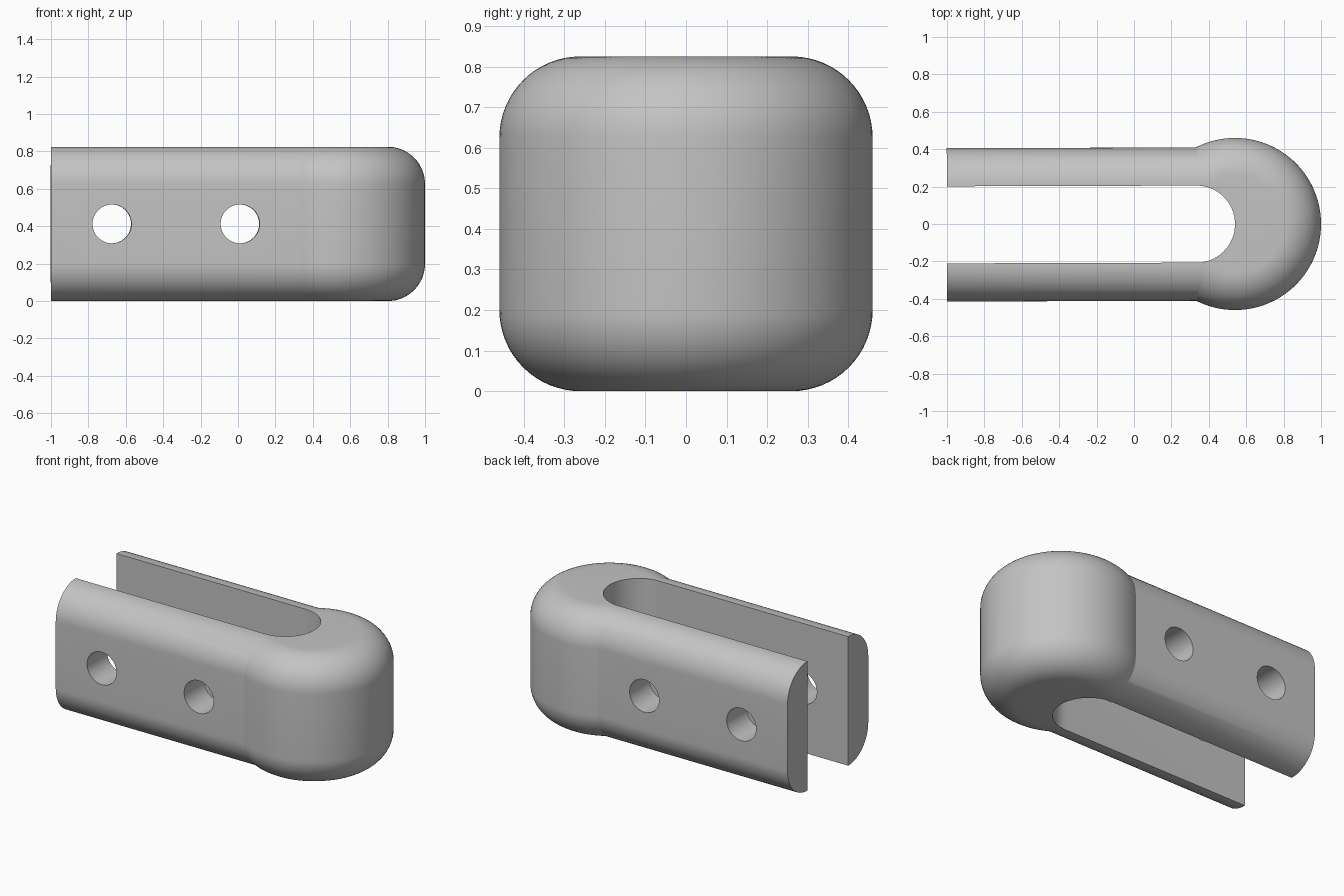
import bpy, bmesh, math
from mathutils import Matrix, Vector

cube = bpy.data.objects.get("Cube")
if cube:
    bpy.data.objects.remove(cube, do_unlink=True)

HEIGHT = 0.825
FILLET = 0.2
HEAD_X, HEAD_R = 0.54, 0.46
ARM_Y, SLOT_R = 0.41, 0.206

grey = bpy.data.materials.new("plain grey")
grey.use_nodes = True
colour = (0.55, 0.55, 0.55, 1)
grey.diffuse_color = colour
grey.node_tree.nodes["Principled BSDF"].inputs["Base Color"].default_value = colour


def arc(cx, cy, r, start, end, steps):
    """Points along a circular arc, angles in degrees."""
    angles = [math.radians(start + (end - start) * i / steps) for i in range(steps + 1)]
    return [(cx + r * math.cos(a), cy + r * math.sin(a)) for a in angles]


def finish(name, bm):
    bmesh.ops.recalc_face_normals(bm, faces=bm.faces)
    mesh = bpy.data.meshes.new(name)
    bm.to_mesh(mesh)
    bm.free()
    obj = bpy.data.objects.new(name, mesh)
    mesh.materials.append(grey)
    bpy.context.collection.objects.link(obj)
    return obj


def prism(name, points, sweep):
    """Extrude a closed 3D outline along a vector."""
    bm = bmesh.new()
    face = bm.faces.new([bm.verts.new(p) for p in points])
    new = bmesh.ops.extrude_face_region(bm, geom=[face])["geom"]
    bmesh.ops.translate(bm, vec=Vector(sweep),
                        verts=[v for v in new if isinstance(v, bmesh.types.BMVert)])
    return finish(name, bm)


def combine(target, other, operation):
    mod = target.modifiers.new(operation.lower(), "BOOLEAN")
    mod.object, mod.operation, mod.solver = other, operation, "EXACT"
    bpy.context.view_layer.objects.active = target
    bpy.ops.object.modifier_apply(modifier=mod.name)
    bpy.data.objects.remove(other, do_unlink=True)


# Straight body with rounded long edges, swept along x
y, z = ARM_Y - FILLET, HEIGHT - FILLET
section = (arc(y, z, FILLET, 0, 90, 16) + arc(-y, z, FILLET, 90, 180, 16)
           + arc(-y, FILLET, FILLET, 180, 270, 16) + arc(y, FILLET, FILLET, 270, 360, 16))
clevis = prism("clevis", [(-1, a, b) for a, b in section], (1 + HEAD_X, 0, 0))

# Round head, turned from a filleted profile
r = HEAD_R - FILLET
profile = ([(0, 0)] + arc(r, FILLET, FILLET, -90, 0, 16)
           + arc(r, z, FILLET, 0, 90, 16) + [(0, HEIGHT)])
bm = bmesh.new()
verts = [bm.verts.new((HEAD_X + a, 0, b)) for a, b in profile]
edges = [bm.edges.new(pair) for pair in zip(verts, verts[1:])]
bmesh.ops.spin(bm, geom=verts + edges, cent=(HEAD_X, 0, 0), axis=(0, 0, 1),
               angle=math.tau, steps=96, use_duplicate=False)
bmesh.ops.remove_doubles(bm, verts=bm.verts, dist=0.0001)
combine(clevis, finish("head", bm), "UNION")

# Slot with a round end between the two arms
outline = [(-1.2, -SLOT_R)] + arc(HEAD_X - SLOT_R, 0, SLOT_R, -90, 90, 40) + [(-1.2, SLOT_R)]
combine(clevis, prism("slot", [(a, b, -0.1) for a, b in outline], (0, 0, HEIGHT + 0.2)),
        "DIFFERENCE")

# Two pin holes through both arms
for hole_x in (-0.675, 0.01):
    circle = arc(hole_x, HEIGHT / 2, 0.104, 0, 360, 48)[:-1]
    combine(clevis, prism("pin_hole", [(a, -0.7, b) for a, b in circle], (0, 1.4, 0)),
            "DIFFERENCE")

# Arms lean very slightly sideways about the head
pivot = Matrix.Translation((HEAD_X, 0, 0))
clevis.data.transform(pivot @ Matrix.Rotation(0.003, 4, "Z") @ pivot.inverted())

bpy.ops.object.select_all(action="DESELECT")
clevis.select_set(True)
bpy.context.view_layer.objects.active = clevis
bpy.ops.object.shade_smooth_by_angle(angle=math.radians(20))
